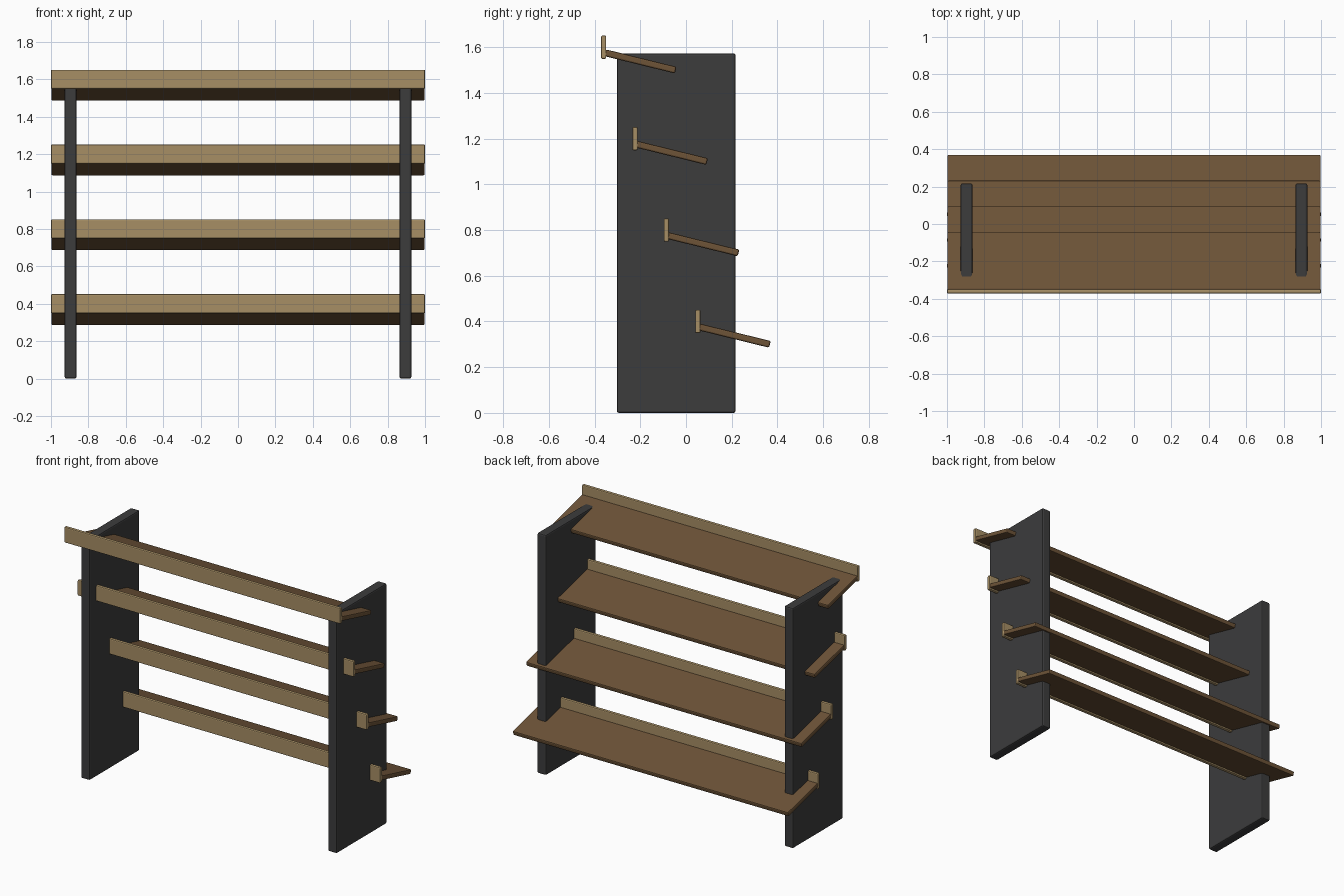
import bpy
import math

if "Cube" in bpy.data.objects:
    bpy.data.objects.remove(bpy.data.objects["Cube"])


def material(name, rgb):
    m = bpy.data.materials.new(name)
    m.diffuse_color = (*rgb, 1.0)
    m.use_nodes = True
    m.node_tree.nodes["Principled BSDF"].inputs["Base Color"].default_value = m.diffuse_color
    return m


charcoal = material("charcoal", (0.045, 0.045, 0.046))
brown_wood = material("brown wood", (0.155, 0.088, 0.039))
light_wood = material("light wood", (0.385, 0.272, 0.13))


def box(name, size, loc, mat, bevel, tilt=0.0):
    """Box with softly chamfered edges, tilted about x."""
    bpy.ops.mesh.primitive_cube_add(size=1, location=loc, rotation=(tilt, 0, 0))
    ob = bpy.context.object
    ob.name = name
    ob.scale = size
    bpy.ops.object.transform_apply(location=False, rotation=False, scale=True)
    ob.data.materials.append(mat)
    b = ob.modifiers.new("bevel", 'BEVEL')
    b.width = bevel
    b.segments = 2
    return ob


# Upright side panels
for side, x in (("left", -0.895), ("right", 0.895)):
    box(side + "_panel", (0.064, 0.52, 1.573), (x, -0.043, 1.573 / 2), charcoal, 0.009)

# Four sloping shelves, stepping forward as they rise, each with a front lip
TILT = -math.radians(13.8)
for i in range(4):
    y = 0.212 - 0.1375 * i
    z = 0.338 + 0.4 * i
    box(f"shelf_{i + 1}", (1.996, 0.32, 0.03), (0, y, z), brown_wood, 0.007, TILT)
    box(f"shelf_lip_{i + 1}", (2.0, 0.023, 0.102), (0, y - 0.16, z + 0.062), light_wood, 0.006)
